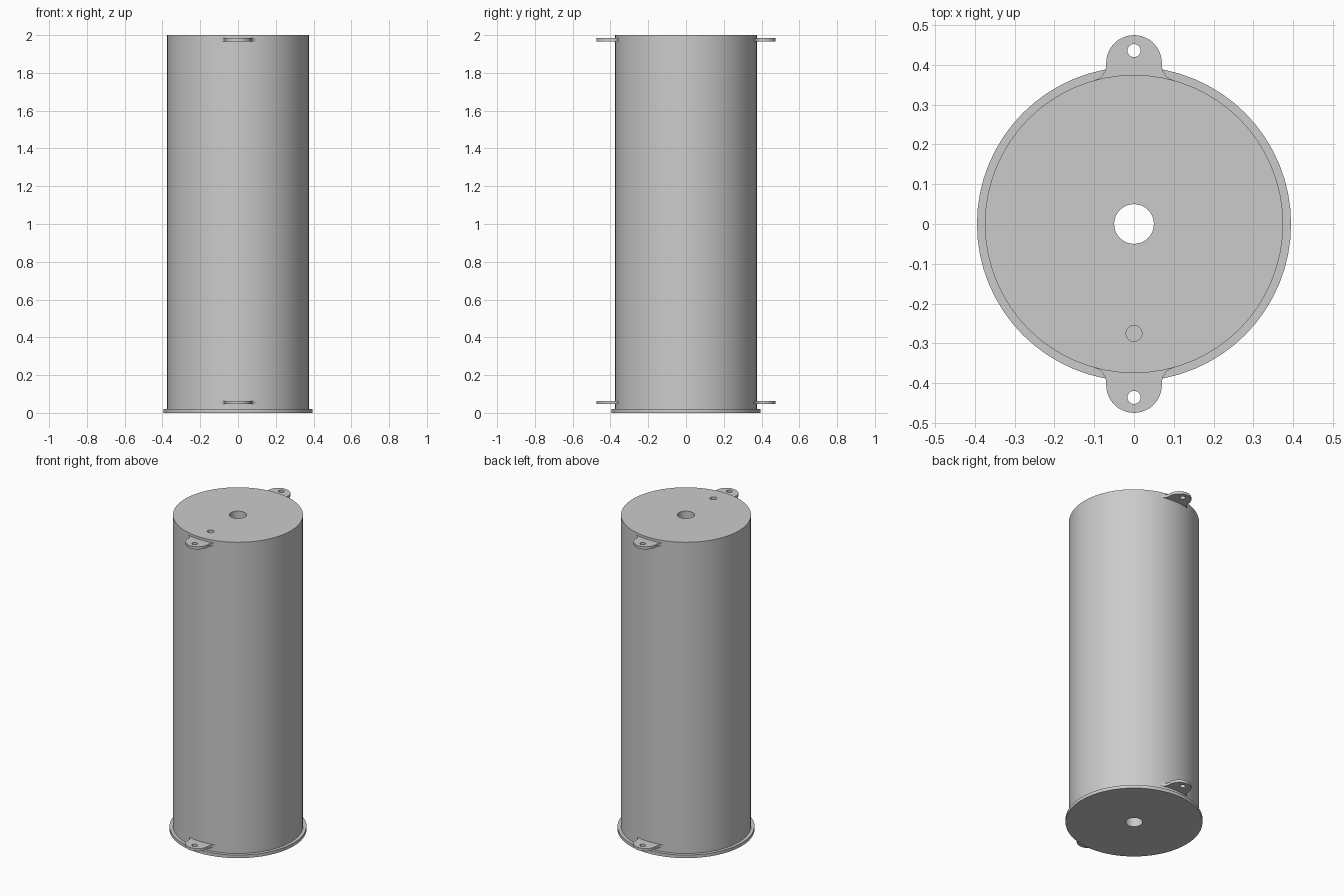
import bpy, bmesh
from math import sin, cos, pi, atan2, radians

if "Cube" in bpy.data.objects:
    bpy.data.objects.remove(bpy.data.objects["Cube"])

BODY_R, HEIGHT = 0.375, 2.0
FLANGE_R, FLANGE_H = 0.395, 0.02
BORE_R = 0.05
EAR_W, EAR_T, FILLET = 0.07, 0.017, 0.04

grey = bpy.data.materials.new("plain grey")
grey.use_nodes = True
COLOUR = (0.6, 0.6, 0.6, 1)
grey.diffuse_color = COLOUR
grey.node_tree.nodes["Principled BSDF"].inputs["Base Color"].default_value = COLOUR


def prism(name, outline, z0, z1):
    """Extrude a closed outline from z0 up to z1."""
    bm = bmesh.new()
    face = bm.faces.new([bm.verts.new((x, y, z0)) for x, y in outline])
    top = bmesh.ops.extrude_face_region(bm, geom=[face])["geom"]
    bmesh.ops.translate(bm, vec=(0, 0, z1 - z0),
                        verts=[v for v in top if isinstance(v, bmesh.types.BMVert)])
    bmesh.ops.recalc_face_normals(bm, faces=bm.faces)
    mesh = bpy.data.meshes.new(name)
    bm.to_mesh(mesh)
    bm.free()
    mesh.materials.append(grey)
    ob = bpy.data.objects.new(name, mesh)
    bpy.context.collection.objects.link(ob)
    return ob


def arc(cx, cy, r, a0, a1, n):
    return [(cx + r * cos(a0 + (a1 - a0) * i / n), cy + r * sin(a0 + (a1 - a0) * i / n))
            for i in range(n + 1)]


def circle(r, n, cy=0):
    return arc(0, cy, r, 0, 2 * pi, n)[:-1]


def activate(ob):
    bpy.ops.object.select_all(action="DESELECT")
    ob.select_set(True)
    bpy.context.view_layer.objects.active = ob


def drill(ob, r, n, cy, z0, z1):
    """Cut a round vertical hole."""
    cutter = prism("hole_cutter", circle(r, n, cy), z0, z1)
    cutter.hide_render = True
    mod = ob.modifiers.new("hole", "BOOLEAN")
    mod.operation, mod.solver, mod.object = "DIFFERENCE", "EXACT", cutter
    activate(ob)
    bpy.ops.object.modifier_apply(modifier=mod.name)
    bpy.data.objects.remove(cutter)


def smooth(ob):
    activate(ob)
    bpy.ops.object.shade_smooth_by_angle(angle=radians(30))


# Main drum with central bore and a blind hole in the top
drum = prism("drum", circle(BODY_R, 64), FLANGE_H, HEIGHT)
drill(drum, BORE_R, 32, 0, -0.1, HEIGHT + 0.1)
drill(drum, 0.02, 24, -0.275, HEIGHT - 0.1, HEIGHT + 0.1)
smooth(drum)

# Base flange
flange = prism("base_flange", circle(FLANGE_R, 64), 0, FLANGE_H)
drill(flange, BORE_R, 32, 0, -0.1, 0.1)
smooth(flange)

# Mounting ears: round tip, filleted into the drum wall
fx = EAR_W + FILLET
fy = ((BODY_R + FILLET) ** 2 - fx ** 2) ** 0.5
right_fillet = arc(fx, fy, FILLET, atan2(-fy, -fx) + 2 * pi, pi, 8)
left_fillet = [(-x, y) for x, y in reversed(right_fillet)]
ear = ([(0.09, 0.3)] + right_fillet + arc(0, 0.405, EAR_W, 0, pi, 24)
       + left_fillet + [(-0.09, 0.3)])
for level, z in (("lower", 0.047), ("upper", 1.967)):
    for side, sign in (("back", 1), ("front", -1)):
        ob = prism(f"{level}_{side}_ear", [(x, sign * y) for x, y in ear], z, z + EAR_T)
        drill(ob, 0.0165, 24, sign * 0.436, z - 0.1, z + 0.1)
        smooth(ob)
